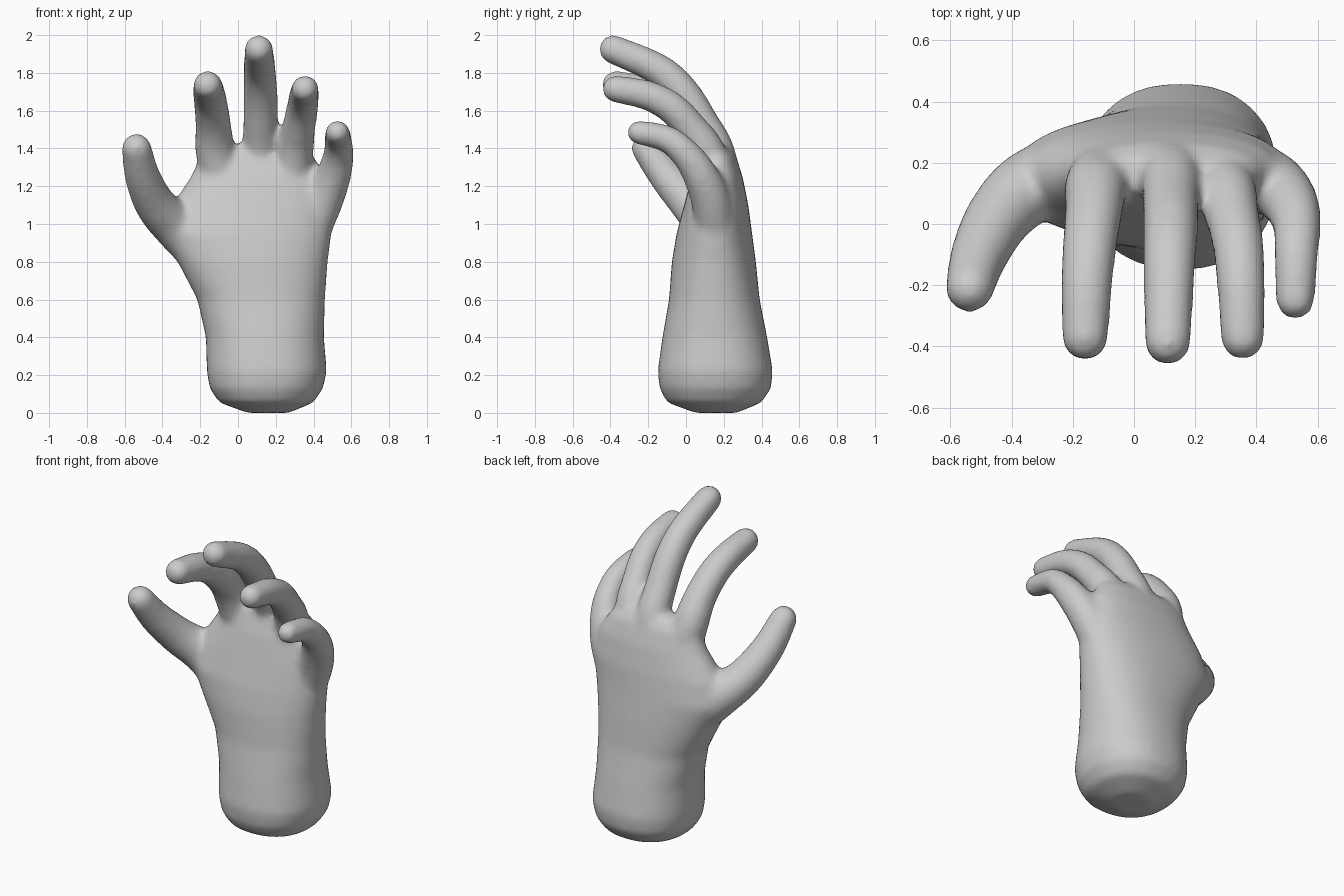
import bpy, bmesh, math
from mathutils import Vector

cube = bpy.data.objects.get("Cube")
if cube:
    bpy.data.objects.remove(cube)

skin = bpy.data.materials.new("plain grey")
skin.use_nodes = True
GREY = (0.6, 0.6, 0.6, 1)
skin.diffuse_color = GREY
skin.node_tree.nodes["Principled BSDF"].inputs["Base Color"].default_value = GREY

bm = bmesh.new()


def loft(rings):
    """Skin a list of point rings into a closed tube."""
    loops = [[bm.verts.new(p) for p in ring] for ring in rings]
    n = len(loops[0])
    for a, b in zip(loops, loops[1:]):
        for i in range(n):
            j = (i + 1) % n
            bm.faces.new((a[i], a[j], b[j], b[i]))
    bm.faces.new(loops[0][::-1])
    bm.faces.new(loops[-1])


def spline(points, steps=6):
    """Catmull-Rom samples through points of any dimension."""
    pts = [Vector(p) for p in points]
    pts = [2 * pts[0] - pts[1]] + pts + [2 * pts[-1] - pts[-2]]
    out = []
    for a, b, c, d in zip(pts, pts[1:], pts[2:], pts[3:]):
        for s in range(steps):
            t = s / steps
            out.append(0.5 * (2 * b + (c - a) * t + (2 * a - 5 * b + 4 * c - d) * t ** 2
                              + (3 * b - a - 3 * c + d) * t ** 3))
    return out + [pts[-2]]


def superellipse(z, x0, x1, y0, y1, n=48, power=0.88):
    ring = []
    for i in range(n):
        c, s = math.cos(math.tau * i / n), math.sin(math.tau * i / n)
        ring.append(((x0 + x1) / 2 + (x1 - x0) / 2 * math.copysign(abs(c) ** power, c),
                     (y0 + y1) / 2 + (y1 - y0) / 2 * math.copysign(abs(s) ** power, s), z))
    return ring


def finger(points, n=20):
    """Tube along (x, y, z, radius) points from root to a rounded tip."""
    path = spline(points)
    rings = []

    def ring(centre, axis, r):
        u = axis.cross(Vector((1, 0, 0))).normalized()
        v = axis.cross(u)
        rings.append([centre + r * (u * math.cos(math.tau * i / n) + v * math.sin(math.tau * i / n))
                      for i in range(n)])

    for i, p in enumerate(path):
        axis = (path[min(i + 1, len(path) - 1)] - path[max(i - 1, 0)]).xyz.normalized()
        ring(p.xyz, axis, p.w + 0.005)
    r = path[-1].w + 0.005
    for k in range(1, 6):
        a = math.pi / 2 * k / 5.3
        ring(path[-1].xyz + axis * r * math.sin(a), axis, r * math.cos(a))
    loft(rings)


# Wrist and palm: height, left and right edge, front and back edge
loft([superellipse(*s) for s in (
    (0.0, 0.05, 0.27, 0.05, 0.27),
    (0.055, -0.1, 0.4, -0.1, 0.4),
    (0.13, -0.15, 0.45, -0.14, 0.45),
    (0.22, -0.165, 0.47, -0.15, 0.46),
    (0.4, -0.17, 0.455, -0.125, 0.43),
    (0.6, -0.215, 0.46, -0.09, 0.39),
    (0.8, -0.32, 0.475, -0.075, 0.37),
    (0.95, -0.4, 0.495, -0.05, 0.35),
    (1.1, -0.35, 0.51, -0.01, 0.33),
    (1.25, -0.25, 0.47, 0.03, 0.3),
    (1.36, -0.2, 0.4, 0.07, 0.265),
    (1.42, -0.12, 0.3, 0.11, 0.22))])

# Thumb
finger([(-0.13, 0.17, 0.8, 0.13), (-0.32, 0.13, 0.98, 0.12), (-0.435, 0.03, 1.1, 0.105),
        (-0.505, -0.1, 1.25, 0.09), (-0.537, -0.21, 1.4, 0.075)])
# Index finger
finger([(-0.07, 0.18, 1.15, 0.1), (-0.12, 0.13, 1.38, 0.1), (-0.13, 0.05, 1.52, 0.09),
        (-0.145, -0.07, 1.64, 0.085), (-0.155, -0.2, 1.7, 0.08), (-0.16, -0.37, 1.735, 0.072)])
# Middle finger
finger([(0.12, 0.2, 1.15, 0.1), (0.12, 0.16, 1.38, 0.095), (0.12, 0.085, 1.53, 0.088),
        (0.12, -0.02, 1.7, 0.085), (0.115, -0.15, 1.82, 0.08), (0.11, -0.385, 1.925, 0.072)])
# Ring finger
finger([(0.27, 0.18, 1.15, 0.1), (0.3, 0.11, 1.38, 0.095), (0.32, 0.03, 1.5, 0.085),
        (0.34, -0.07, 1.61, 0.08), (0.35, -0.2, 1.68, 0.075), (0.355, -0.372, 1.715, 0.068)])
# Little finger
finger([(0.38, 0.16, 0.95, 0.1), (0.455, 0.13, 1.13, 0.1), (0.51, 0.07, 1.27, 0.088),
        (0.532, -0.005, 1.375, 0.075), (0.53, -0.1, 1.45, 0.068), (0.527, -0.248, 1.485, 0.06)])

bmesh.ops.recalc_face_normals(bm, faces=bm.faces)
mesh = bpy.data.meshes.new("hand")
bm.to_mesh(mesh)
bm.free()
mesh.materials.append(skin)
hand = bpy.data.objects.new("hand", mesh)
bpy.context.collection.objects.link(hand)

# Fuse the parts into one skin and soften the joints
remesh = hand.modifiers.new("fuse", 'REMESH')
remesh.mode = 'VOXEL'
remesh.voxel_size = 0.016
remesh.use_smooth_shade = True
soften = hand.modifiers.new("soften", 'SMOOTH')
soften.factor = 0.5
soften.iterations = 16
